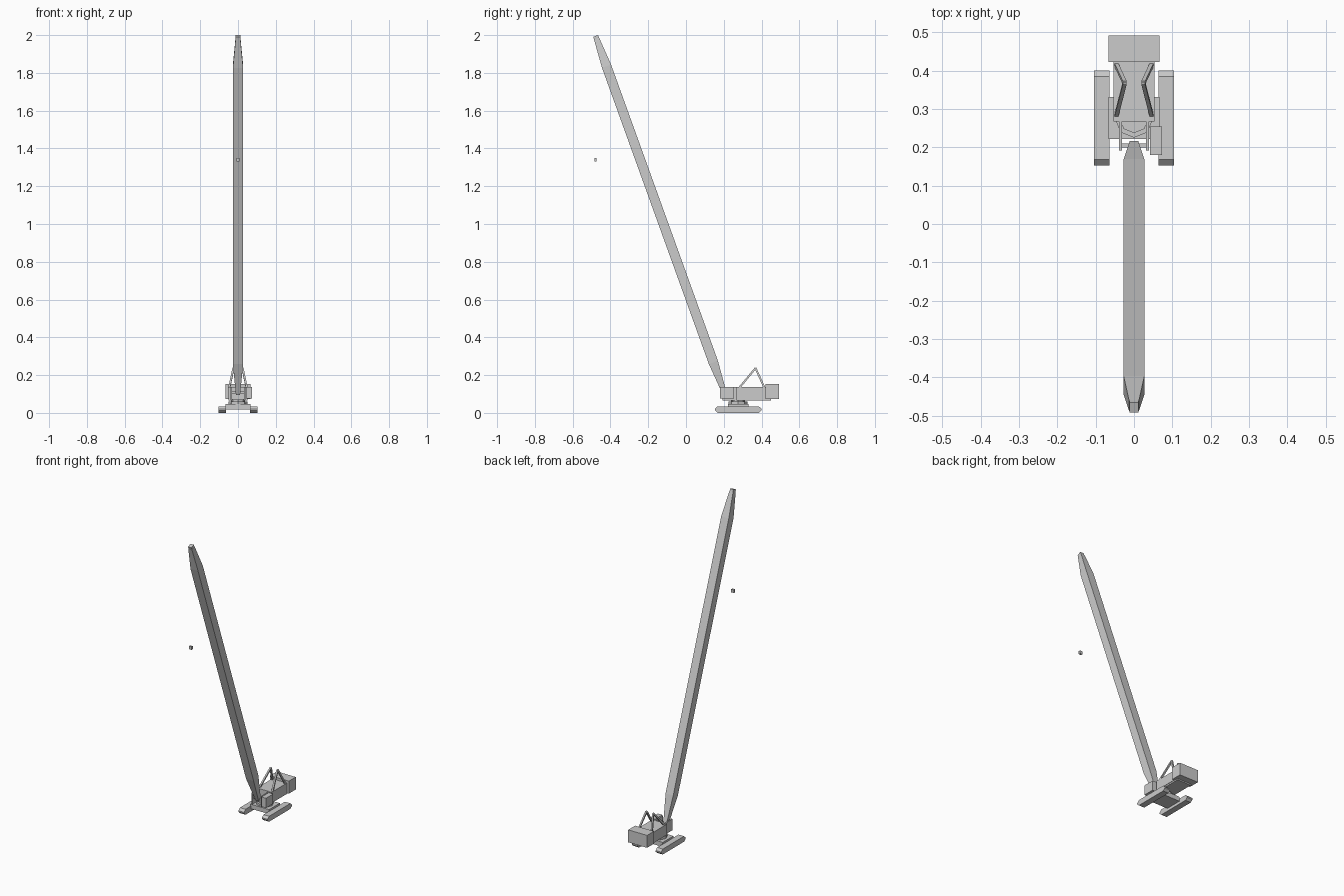
import bpy, bmesh, math
from mathutils import Vector, Matrix

if "Cube" in bpy.data.objects:
    bpy.data.objects.remove(bpy.data.objects["Cube"])


def finish(bm, name):
    bmesh.ops.recalc_face_normals(bm, faces=bm.faces)
    me = bpy.data.meshes.new(name)
    bm.to_mesh(me)
    bm.free()
    ob = bpy.data.objects.new(name, me)
    bpy.context.collection.objects.link(ob)
    return ob


def box(name, x, y, z):
    bm = bmesh.new()
    bmesh.ops.create_cube(bm, size=1)
    for v in bm.verts:
        for i, (a, b) in enumerate((x, y, z)):
            v.co[i] = a if v.co[i] < 0 else b
    return finish(bm, name)


def side_profile(name, pts, x0, x1):
    bm = bmesh.new()
    face = bm.faces.new([bm.verts.new((x0, y, z)) for y, z in pts])
    ext = bmesh.ops.extrude_face_region(bm, geom=[face])
    bmesh.ops.translate(bm, vec=(x1 - x0, 0, 0),
                        verts=[g for g in ext["geom"] if isinstance(g, bmesh.types.BMVert)])
    return finish(bm, name)


def disc(name, y, z0, z1, r, n=8):
    bm = bmesh.new()
    bmesh.ops.create_cone(bm, cap_ends=True, segments=n, radius1=r, radius2=r, depth=z1 - z0,
                          matrix=Matrix.Translation((0, y, (z0 + z1) / 2)))
    return finish(bm, name)


def loft(name, a, b, sections):
    """Square-section beam from a to b; sections are (distance, half width, half depth)."""
    a, b = Vector(a), Vector(b)
    axis = (b - a).normalized()
    side = Vector((1, 0, 0))
    side = (side - axis * side.dot(axis)).normalized()
    depth = axis.cross(side)
    bm = bmesh.new()
    rings = [[bm.verts.new(a + axis * d + side * w * i + depth * h * j)
              for i, j in ((-1, -1), (1, -1), (1, 1), (-1, 1))] for d, w, h in sections]
    for p, q in zip(rings, rings[1:]):
        for k in range(4):
            bm.faces.new((p[k], p[(k + 1) % 4], q[(k + 1) % 4], q[k]))
    bm.faces.new(rings[0])
    bm.faces.new(rings[-1])
    return finish(bm, name)


def beam(name, a, b, r):
    length = (Vector(b) - Vector(a)).length
    return loft(name, a, b, [(0, r, r), (length, r, r)])


# Crawler tracks
track = [(0.168, 0), (0.385, 0), (0.40, 0.013), (0.40, 0.021), (0.385, 0.035),
         (0.168, 0.035), (0.153, 0.021), (0.153, 0.013)]
for s, side in ((-1, "left"), (1, "right")):
    side_profile(side + "_track", track, s * 0.064, s * 0.104)

# Undercarriage and slewing ring
box("carbody", (-0.066, 0.066), (0.222, 0.331), (0.018, 0.047))
disc("slew_ring", 0.275, 0.045, 0.061, 0.05)
disc("slew_bearing", 0.275, 0.06, 0.07, 0.038)

# Upper works
box("deck", (-0.05, 0.05), (0.267, 0.45), (0.066, 0.076))
box("machinery_house", (-0.053, 0.053), (0.267, 0.424), (0.075, 0.138))
box("counterweight", (-0.067, 0.067), (0.422, 0.492), (0.074, 0.154))
box("cab", (0.042, 0.073), (0.18, 0.254), (0.075, 0.138))

# Boom foot rails and gantry legs
for s, side in ((-1, "left"), (1, "right")):
    box(side + "_foot_rail", sorted((s * 0.031, s * 0.039)), (0.192, 0.28), (0.066, 0.138))
    top = (s * 0.024, 0.368, 0.237)
    beam(side + "_gantry_front_leg", (s * 0.046, 0.283, 0.134), top, 0.005)
    beam(side + "_gantry_back_leg", (s * 0.046, 0.415, 0.134), top, 0.005)
beam("gantry_crossbar", (-0.027, 0.368, 0.237), (0.027, 0.368, 0.237), 0.0055)
box("boom_foot_pin", (-0.036, 0.036), (0.2, 0.21), (0.102, 0.112))

# Boom with tapered ends and a small head
foot, tip = Vector((0.206, 0, 0.098)), Vector((-0.4785, 0, 1.9955))
foot, tip = Vector((0, foot.x, foot.z)), Vector((0, tip.x, tip.z))
L = (tip - foot).length
loft("boom", foot, tip, [(0, 0.011, 0.011), (0.18, 0.027, 0.0255),
                         (L - 0.17, 0.027, 0.0255), (L - 0.015, 0.013, 0.0145)])
loft("boom_head", foot, tip, [(L - 0.04, 0.012, 0.0135), (L, 0.012, 0.0135)])

# Hanging hook block
box("hook_block", (-0.009, 0.009), (-0.485, -0.473), (1.33, 1.35))
